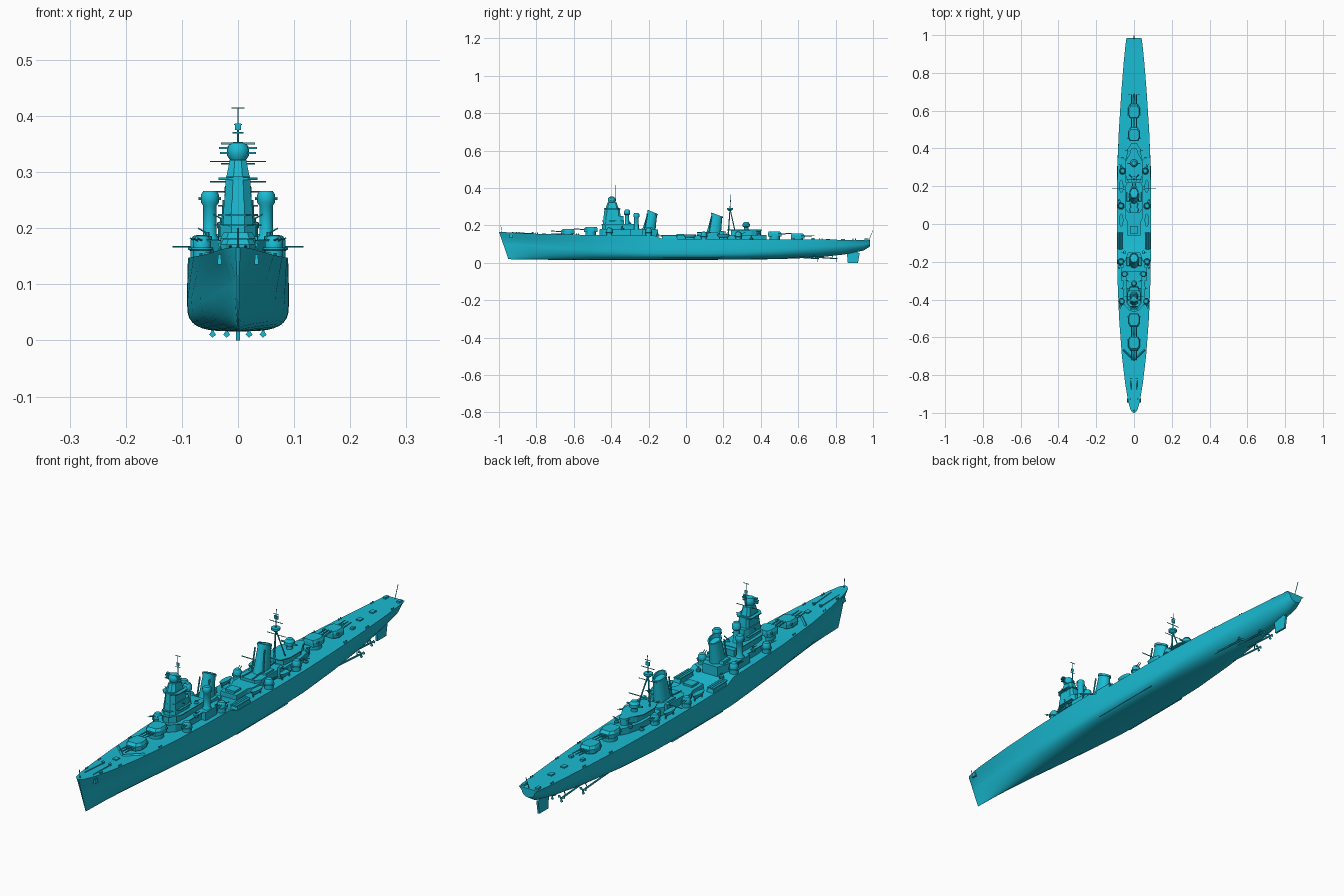
import bpy, bmesh, math
from mathutils import Vector

mat = bpy.data.materials.new("cyan_paint")
mat.diffuse_color = (0.01, 0.5, 0.65, 1)
SIDES = (-1, 1)


def loft(name, rings, smooth=35):
    """Skin equal-length closed rings of points and cap both ends."""
    bm = bmesh.new()
    rows = [[bm.verts.new(p) for p in r] for r in rings]
    n = len(rows[0])
    for a, b in zip(rows, rows[1:]):
        for i in range(n):
            j = (i + 1) % n
            bm.faces.new((a[i], a[j], b[j], b[i]))
    bm.faces.new(rows[0])
    bm.faces.new(rows[-1])
    bmesh.ops.recalc_face_normals(bm, faces=bm.faces)
    me = bpy.data.meshes.new(name)
    bm.to_mesh(me)
    bm.free()
    me.materials.append(mat)
    ob = bpy.data.objects.new(name, me)
    bpy.context.collection.objects.link(ob)
    if smooth:
        bpy.ops.object.select_all(action='DESELECT')
        ob.select_set(True)
        bpy.context.view_layer.objects.active = ob
        bpy.ops.object.shade_smooth_by_angle(angle=math.radians(smooth))
    return ob


def slab(name, half, z0, z1, top=1.0, shift=0.0):
    """Extrude a plan outline, given as its +x half, mirrored over x = 0."""
    pts = half + [(-x, y) for x, y in reversed(half) if x > 0]
    cy = sum(p[1] for p in pts) / len(pts)
    return loft(name, [[(x, y, z0) for x, y in pts],
                       [(x * top, cy + (y - cy) * top + shift, z1) for x, y in pts]], 0)


def box(name, x, y, z0, sx, sy, h, top=1.0):
    c = [(-.5, -.5), (.5, -.5), (.5, .5), (-.5, .5)]
    return loft(name, [[(x + a * sx * k, y + b * sy * k, z) for a, b in c]
                       for z, k in ((z0, 1), (z0 + h, top))], 0)


def oval(x, y, z, rx, ry, n=16, tilt=0.0):
    ang = [2 * math.pi * i / n for i in range(n)]
    return [(x + rx * math.cos(a), y + ry * math.sin(a), z - tilt * math.sin(a)) for a in ang]


def lathe(name, x, y, profile, n=14):
    return loft(name, [oval(x, y, z, r, r, n) for r, z in profile])


def tube(name, p, q, r, r2=None, n=6):
    p, q = Vector(p), Vector(q)
    rot = (q - p).to_track_quat('Z', 'Y')
    return loft(name, [[c + rot @ Vector(v) for v in oval(0, 0, 0, k, k, n)]
                       for c, k in ((p, r), (q, r if r2 is None else r2))], 50)


# Hull: y, deck half width, deck z, body half width, keel z, body z, stem rake, bilge exponent
STATIONS = [
    (-1.0, .004, .166, .002, .020, .11, .050, 1.3), (-.985, .018, .165, .006, .019, .11, .050, 1.3),
    (-.94, .031, .162, .013, .018, .11, .045, 1.3), (-.85, .046, .157, .026, .017, .105, .03, 1.2),
    (-.70, .064, .152, .046, .016, .095, .01, 1.0), (-.50, .079, .149, .068, .016, .085, 0, .82),
    (-.30, .087, .148, .083, .016, .075, 0, .68), (-.17, .089, .147, .090, .016, .07, 0, .6),
    (-.13, .090, .129, .091, .016, .07, 0, .6), (.10, .090, .127, .091, .016, .07, 0, .6),
    (.30, .088, .126, .089, .017, .072, 0, .66), (.50, .080, .125, .080, .020, .08, 0, .8),
    (.70, .067, .124, .064, .028, .09, 0, 1.0), (.85, .055, .123, .050, .045, .1, 0, 1.1),
    (.95, .045, .123, .038, .066, .105, 0, 1.1), (.985, .040, .123, .028, .088, .11, 0, 1.1)]
rings = []
for y, wd, zd, wm, zk, zm, rake, e in STATIONS:
    half = []
    for i in range(1, 9):
        a = i / 8 * math.pi / 2
        half.append((wm * math.sin(a) ** e, zk + (zm - zk) * (1 - abs(math.cos(a)) ** e)))
    half += [((wm + wd) / 2, (zm + zd) / 2), (wd, zd)]
    pts = [(0, zk)] + half + [(-x, z) for x, z in reversed(half)]
    rings.append([(x, y + rake * (zd - z) / (zd - zk), z) for x, z in pts])
loft("hull", rings, 30)

# Underwater gear
for s in SIDES:
    loft("bilge_keel", [[(s * .066, y, .032), (s * .069, y, .036), (s * .079, y, .027)]
                        for y in (-.12, .2)], 0)
    for x, y in ((.045, .70), (.02, .80)):
        tube("propeller_shaft", (s * x, y - .2, .036), (s * x, y + .01, .022), .0035)
        tube("shaft_strut", (s * x, y - .02, .024), (s * x * .8, y - .01, .058), .002)
        lathe_hub = (s * x, y + .008, .022)
        for k in range(3):
            a = k * 2.094 + .5
            u, w = math.cos(a), math.sin(a)
            loft("propeller_blade", [[(lathe_hub[0] + u * r - w * t, y + d, .022 + w * r + u * t)
                 for r, t in ((.002, 0), (.012, .006), (.017, 0), (.012, -.006))]
                 for d in (.004, .007)], 0)
loft("rudder", [[(s * .004, y, z) for y, z in ((.865, .0), (.92, .0), (.928, .05), (.9, .07), (.86, .055))]
                for s in SIDES], 0)


# Main turrets: y, deck z, house base z, facing
def turret(y, zd, zb, f):
    lathe("barbette", 0, y, [(.028, zd), (.028, zb + .002)], 20)
    plan = [(-.02, .036), (-.031, .018), (-.031, -.018), (-.022, -.036)]
    plan += [(-x, b) for x, b in reversed(plan)]
    loft("turret_house", [[(x * k, y + f * (b * k - c), z) for x, b in plan]
                          for z, k, c in ((zb, 1, 0), (zb + .016, 1, 0), (zb + .026, .84, .004))], 0)
    for s in SIDES:
        box("rangefinder_ear", s * .031, y - f * .02, zb + .012, .008, .008, .007)
    for x in (-.014, 0, .014):
        tube("gun_barrel", (x, y + f * .03, zb + .012), (x, y + f * .09, zb + .015), .0032, .002, 8)


for y, zd, zb, f in ((-.633, .147, .155, -1), (-.51, .145, .166, -1), (.475, .12, .142, 1), (.598, .12, .13, 1)):
    turret(y, zd, zb, f)
for s in SIDES:
    tube("breakwater", (0, -.72, .152), (s * .058, -.665, .152), .005, n=4)

# Forward superstructure and bridge tower
slab("forward_deckhouse", [(.014, -.462), (.036, -.44), (.05, -.39), (.05, -.2), (.032, -.15)], .14, .178)
slab("forward_upper_house", [(.012, -.45), (.032, -.43), (.036, -.38), (.034, -.25)], .178, .205)
slab("bridge_lower", [(.012, -.445), (.027, -.43), (.03, -.35), (.022, -.33)], .2, .25, .92)
slab("bridge_upper", [(.01, -.44), (.024, -.425), (.024, -.36), (.016, -.35)], .25, .292, .9)
slab("bridge_wing", [(.018, -.438), (.035, -.42), (.035, -.365), (.02, -.35)], .286, .29)
slab("bridge_neck", [(.008, -.43), (.021, -.42), (.021, -.37), (.012, -.36)], .29, .322, .7)
lathe("director_base", 0, -.398, [(.013, .32), (.02, .33), (.02, .343), (.014, .352), (.006, .354)], 16)
for z, w in ((.332, .032), (.341, .034), (.349, .03)):
    box("rangefinder_arm", 0, -.402, z, w * 2, .01, .004)
for z, w in ((.319, .05), (.283, .05), (.24, .036)):
    tube("signal_yard", (-w, -.385, z), (w, -.385, z), .0014)
for z, w, y0, y1 in ((.222, .036, -.45, -.34), (.204, .042, -.455, -.27), (.177, .058, -.46, -.2)):
    slab("bridge_platform", [(w * .4, y0), (w, y0 + .04), (w, y1)], z, z + .003)
tube("fore_mast", (0, -.375, .3), (0, -.375, .415), .0022, .001)
for z, w in ((.414, .012), (.385, .007), (.37, .01)):
    tube("mast_crossbar", (-w, -.375, z), (w, -.375, z), .0012)
box("radar_frame", 0, -.375, .375, .01, .003, .012)

# Side columns with directors, and the searchlight post on the centreline
for s in SIDES:
    lathe("director_column", s * .05, -.265,
          [(.018, .178), (.012, .188), (.012, .24), (.016, .246), (.016, .26), (.012, .266)])
    box("column_base", s * .052, -.265, .145, .034, .07, .035)
    tube("director_arm", (s * .03, -.265, .253), (s * .07, -.265, .253), .003)
lathe("searchlight_post", 0, -.315, [(.018, .2), (.012, .21), (.011, .255), (.017, .26), (.017, .275), (.01, .285)])


# Raked funnels: y, foot z, cap z, length radius
def funnel(y, z0, z1, ry):
    lift = .02
    r = [(y, z0, .028, ry, 0), (y + .008, z0 + .35 * (z1 - z0), .025, ry * .85, .003),
         (y + lift, z1 - .008, .021, ry * .68, .010), (y + lift, z1 - .008, .024, ry * .76, .010),
         (y + lift + .002, z1, .024, ry * .74, .011), (y + lift + .002, z1, .019, ry * .6, .010),
         (y + lift, z1 - .015, .018, ry * .58, .010)]
    loft("funnel", [oval(0, a, z, rx, rr, 20, t) for a, z, rx, rr, t in r])
    for s in SIDES:
        tube("steam_pipe", (s * .026, y - ry * .6, z0), (s * .021, y - ry * .2, z1 - .01), .003)
        box("funnel_intake", s * .03, y, z0 - .005, .02, ry * 1.4, .025, .8)


funnel(-.2, .17, .272, .037)
funnel(.145, .145, .257, .042)

# Midship houses, boats and gun tubs
slab("midship_house", [(.035, -.06), (.035, .01), (.045, .03), (.045, .11)], .12, .147)
box("midship_hatch", 0, -.03, .147, .04, .04, .008)
slab("aft_funnel_house", [(.03, .06), (.045, .08), (.045, .2), (.035, .22)], .12, .158)
for s in SIDES:
    box("torpedo_tubes", s * .073, -.088, .127, .03, .085, .016, .9)
    for k in (-1, 0, 1):
        tube("torpedo_tube", (s * .073 + k * .009, -.135, .145), (s * .073 + k * .009, -.045, .145), .004, n=8)
    for y in (.02, .2):
        loft("boat", [oval(s * .068, y, z, rx, ry, 12) for z, rx, ry in
                      ((.135, .004, .022), (.142, .01, .03), (.152, .012, .035))])
        for d in (-.022, .022):
            tube("boat_cradle", (s * .068, y + d, .122), (s * .068, y + d, .145), .003)
    tube("boat_boom", (s * .05, .19, .167), (s * .117, .19, .167), .0018)
    box("boom_bracket", s * .052, .19, .12, .012, .02, .05)


# Secondary guns in rounded shields on tubs
def secondary(x, y, z, f):
    s = 1 if x > 0 else -1
    lathe("gun_tub", x, y, [(.016, z - .005), (.016, z + .012), (.02, z + .014), (.02, z + .018)])
    lathe("gun_shield", x, y, [(.016, z + .018), (.016, z + .03), (.011, z + .038), (.004, z + .04)], 12)
    for d in (-.004, .004):
        tube("secondary_barrel", (x + d, y, z + .028), (x + d + s * .012, y + f * .038, z + .034), .0018, .0014)


for s in SIDES:
    for x, y, z, f in ((.064, -.41, .148, -1), (.069, -.2, .148, -1), (.069, .095, .127, 1), (.06, .28, .127, 1)):
        secondary(s * x, y, z, f)
    for x, y, z in ((.055, -.34, .18), (.028, -.3, .205), (.052, .35, .126), (.03, .39, .15), (.05, -.15, .145)):
        lathe("light_gun_mount", s * x, y, [(.009, z - .005), (.009, z + .005), (.004, z + .007), (.004, z + .013)], 10)
        tube("light_gun_barrel", (s * x, y, z + .011), (s * (x + .016), y, z + .02), .0015)

# Aft superstructure, director and tripod mast
slab("aft_deckhouse", [(.045, .22), (.045, .34), (.03, .4), (.014, .43)], .12, .15)
slab("aft_upper_house", [(.03, .24), (.034, .27), (.03, .35), (.014, .38)], .15, .176)
slab("aft_platform", [(.03, .22), (.046, .26), (.046, .33), (.016, .385)], .174, .178)
lathe("aft_director", 0, .322, [(.012, .17), (.012, .19), (.02, .195), (.02, .207), (.012, .217), (.004, .218)])
tube("aft_rangefinder", (-.034, .32, .2), (.034, .32, .2), .0035)
lathe("aft_gun_tub", 0, .385, [(.016, .145), (.016, .168), (.019, .17), (.019, .178)])
tube("aft_mast", (0, .226, .15), (0, .24, .365), .004, .0012, 8)
for s in SIDES:
    tube("mast_leg", (s * .026, .262, .17), (0, .236, .285), .0028)
    tube("crane_boom", (s * .008, .215, .165), (s * .022, .06, .162), .0025)
lathe("mast_platform", 0, .235, [(.006, .278), (.017, .286), (.017, .294)], 12)
for z, w in ((.315, .03), (.265, .04), (.345, .012)):
    tube("mast_yard", (-w, .238, z), (w, .238, z), .0013)
box("mast_radar", 0, .239, .325, .016, .003, .014)

# Deck fittings: bollards, capstans, vents, chains and flag staffs
for s in SIDES:
    for y, x, z in ((-.9, .032, .159), (-.8, .045, .154), (-.58, .066, .149), (.57, .07, .124), (.72, .06, .123), (.9, .045, .122)):
        for d in (-.006, .006):
            lathe("bollard", s * x, y + d, [(.0025, z), (.0025, z + .007)], 8)
    lathe("capstan", s * .015, -.82, [(.007, .153), (.004, .158), (.006, .164)], 10)
    tube("anchor_chain", (s * .015, -.82, .157), (s * .018, -.93, .162), .002)
    box("anchor", s * .033, -.935, .135, .008, .022, .018, .6)
    box("deck_vent", s * .025, .68, .12, .012, .016, .012)
    box("stern_fairlead", s * .03, .965, .12, .012, .02, .01)
for y in (-.76, .76, .84):
    box("deck_hatch", 0, y, .12 if y > 0 else .15, .018, .022, .008)
tube("bow_staff", (0, -.985, .163), (0, -.99, .2), .0014)
tube("stern_staff", (0, .978, .12), (0, .999, .172), .0014)
